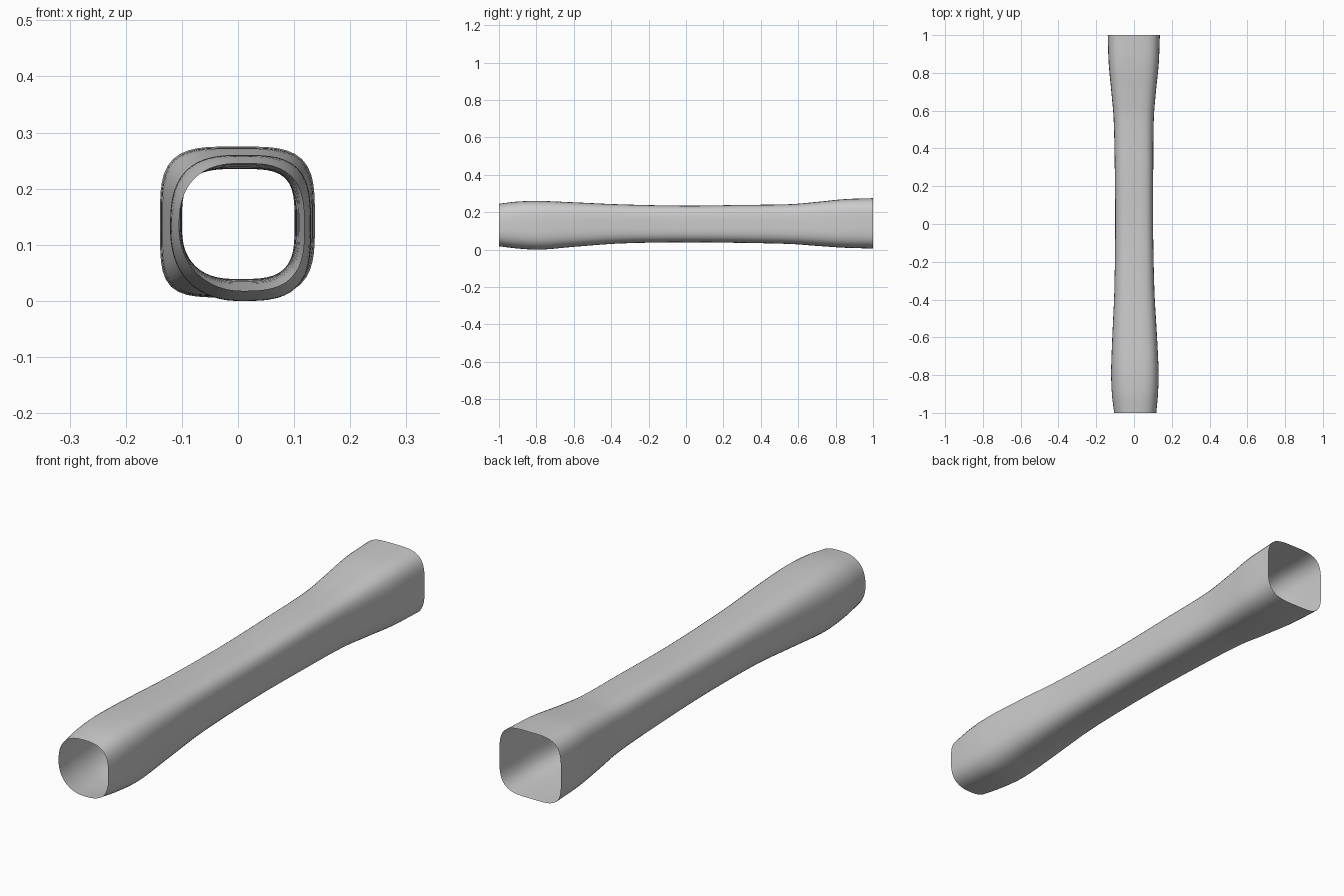
import bpy, bmesh, math

if "Cube" in bpy.data.objects:
    bpy.data.objects.remove(bpy.data.objects["Cube"])

# Stations along the tube: y, x min, x max, z min, z max,
# corner squareness (top right, top left, bottom left, bottom right)
STATIONS = [
    (-1.0, -.105, .118, .018, .245, 3.0, 2.5, 2.1, 3.0),
    (-.9, -.117, .127, .006, .257, 3.2, 2.6, 2.2, 3.1),
    (-.78, -.121, .130, .000, .260, 3.4, 2.8, 2.3, 3.2),
    (-.6, -.115, .122, .015, .253, 3.6, 3.0, 2.4, 3.3),
    (-.35, -.104, .108, .033, .242, 3.7, 3.2, 2.4, 3.4),
    (0, -.100, .101, .039, .235, 3.8, 3.4, 2.6, 3.4),
    (.3, -.102, .102, .036, .239, 3.8, 3.5, 3.0, 3.4),
    (.56, -.108, .105, .030, .243, 3.8, 3.6, 3.5, 3.4),
    (.7, -.120, .116, .020, .255, 3.8, 3.7, 4.0, 3.4),
    (.85, -.134, .131, .010, .270, 3.8, 3.8, 4.3, 3.5),
    (1.0, -.139, .137, .006, .275, 3.8, 3.8, 4.5, 3.5),
]
SIDES, STEPS = 64, 6


def slope(i, k):
    a, b = STATIONS[max(i - 1, 0)], STATIONS[min(i + 1, len(STATIONS) - 1)]
    return (b[k] - a[k]) / (b[0] - a[0])


def blend(i, t):
    """Smooth interpolation between station i and the next."""
    a, b = STATIONS[i], STATIONS[i + 1]
    h = b[0] - a[0]
    out = [a[0] + h * t]
    for k in range(1, len(a)):
        out.append((2*t**3 - 3*t**2 + 1) * a[k] + (t**3 - 2*t**2 + t) * h * slope(i, k)
                   + (3*t**2 - 2*t**3) * b[k] + (t**3 - t**2) * h * slope(i + 1, k))
    return out


def section(bm, s):
    """Rounded square ring with its own squareness in each corner."""
    y, x0, x1, z0, z1 = s[:5]
    ring = []
    for j in range(SIDES):
        a = 2 * math.pi * j / SIDES
        n = s[5 + j * 4 // SIDES]
        c, d = math.cos(a), math.sin(a)
        r = (abs(c) ** n + abs(d) ** n) ** (-1 / n)
        ring.append(bm.verts.new(((x0 + x1) / 2 + (x1 - x0) / 2 * r * c, y,
                                  (z0 + z1) / 2 + (z1 - z0) / 2 * r * d)))
    return ring


# Open hollow tube
bm = bmesh.new()
rows = [blend(i, t / STEPS) for i in range(len(STATIONS) - 1) for t in range(STEPS)]
rows.append(list(STATIONS[-1]))
rings = [section(bm, s) for s in rows]
for p, q in zip(rings, rings[1:]):
    for j in range(SIDES):
        k = (j + 1) % SIDES
        bm.faces.new((p[j], p[k], q[k], q[j]))
bmesh.ops.recalc_face_normals(bm, faces=bm.faces)
mesh = bpy.data.meshes.new("hollow_tube")
bm.to_mesh(mesh)
bm.free()
tube = bpy.data.objects.new("hollow_tube", mesh)
bpy.context.collection.objects.link(tube)
for f in mesh.polygons:
    f.use_smooth = True
